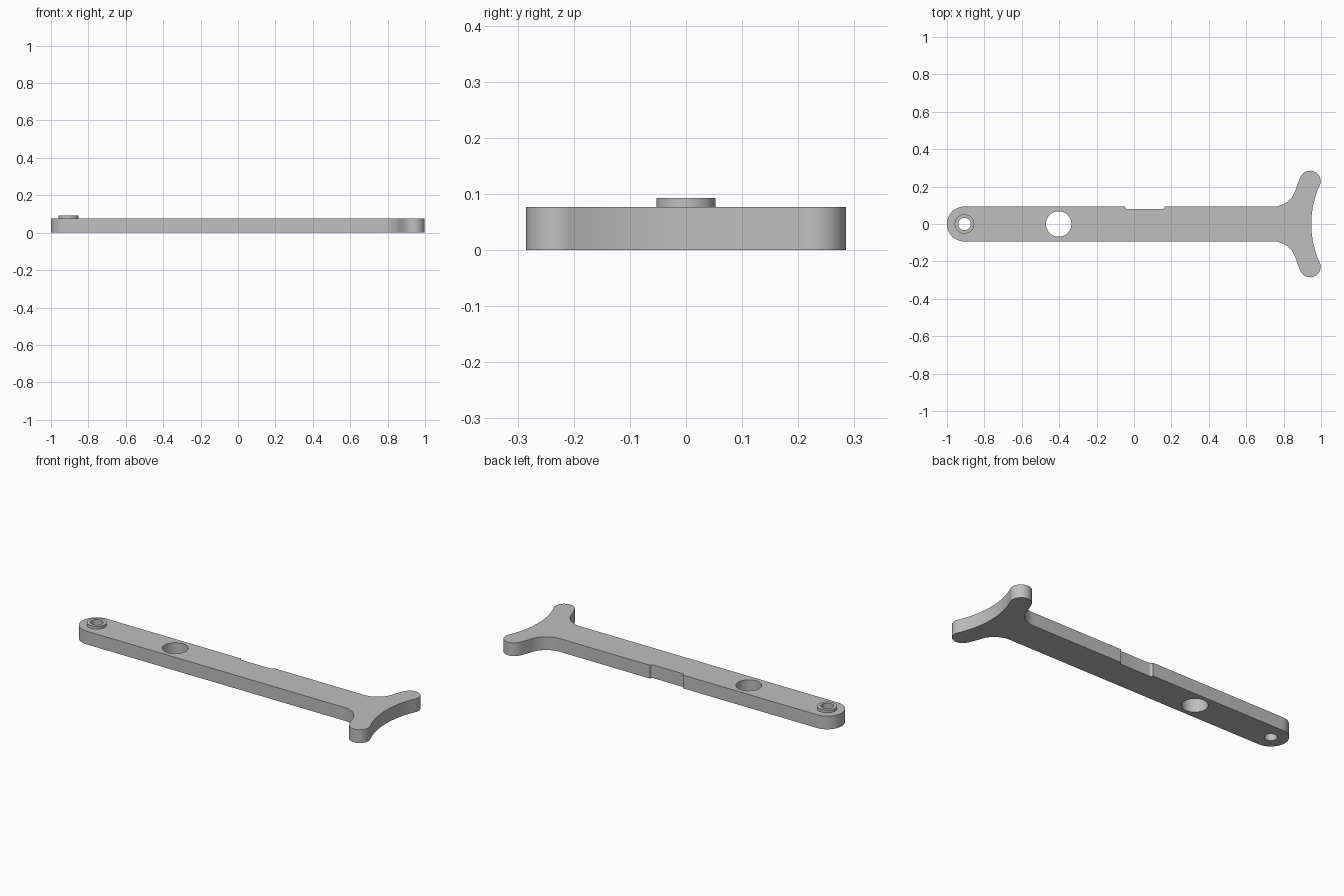
import bpy, bmesh
from math import cos, sin, radians, atan2, degrees
from mathutils import Vector

cube = bpy.data.objects.get("Cube")
if cube:
    bpy.data.objects.remove(cube, do_unlink=True)

THICK, BOSS_TOP = 0.077, 0.093
HALF = 0.0935
PIVOT = Vector((-0.9065, 0))

grey = bpy.data.materials.new("plain grey")
grey.use_nodes = True
grey.diffuse_color = (0.52, 0.52, 0.52, 1)
grey.node_tree.nodes["Principled BSDF"].inputs["Base Color"].default_value = grey.diffuse_color


def arc(centre, radius, start, end, steps):
    """Points along an arc, angles in degrees."""
    angles = [radians(start + (end - start) * i / steps) for i in range(steps + 1)]
    return [Vector((centre[0] + radius * cos(a), centre[1] + radius * sin(a))) for a in angles]


def circle(centre, radius, steps=48):
    return arc(centre, radius, 0, 360, steps)[:-1]


def angle(origin, target):
    return degrees(atan2(target[1] - origin[1], target[0] - origin[0])) % 360


def plate(name, loops, bottom, top):
    """Fill an outline, leaving the inner loops open, and extrude it upwards."""
    bm = bmesh.new()
    for loop in loops:
        verts = [bm.verts.new((p.x, p.y, bottom)) for p in loop]
        for a, b in zip(verts, verts[1:] + verts[:1]):
            bm.edges.new((a, b))
    bmesh.ops.triangle_fill(bm, edges=bm.edges[:], use_beauty=True, normal=(0, 0, 1))
    res = bmesh.ops.extrude_face_region(bm, geom=bm.faces[:], use_keep_orig=True)
    raised = [g for g in res["geom"] if isinstance(g, bmesh.types.BMVert)]
    bmesh.ops.translate(bm, verts=raised, vec=(0, 0, top - bottom))
    bmesh.ops.recalc_face_normals(bm, faces=bm.faces[:])
    mesh = bpy.data.meshes.new(name)
    bm.to_mesh(mesh)
    bm.free()
    mesh.materials.append(grey)
    obj = bpy.data.objects.new(name, mesh)
    bpy.context.collection.objects.link(obj)
    bpy.ops.object.select_all(action="DESELECT")
    obj.select_set(True)
    bpy.context.view_layer.objects.active = obj
    bpy.ops.object.shade_smooth_by_angle(angle=radians(30))
    return obj


# Forked end: cradle arc, rounded tip, outer arm arc, fillet into the bar
cradle, cradle_r = (1.448, 0), 0.5
tip, tip_r = (0.942, 0.229), 0.056
fillet_r = 0.1236
fillet = (0.745, HALF + fillet_r)
to_tip = angle(cradle, tip)
to_fillet = angle(cradle, fillet)
fork = arc(cradle, cradle_r, 180, to_tip, 14)
fork += arc(tip, tip_r, to_tip - 180, to_tip, 20)[1:]
fork += arc(cradle, cradle_r + 2 * tip_r, to_tip, to_fillet, 6)[1:]
fork += arc(fillet, fillet_r, to_fillet + 180, 270, 16)[1:]
fork_mirror = [Vector((p.x, -p.y)) for p in reversed(fork[1:])]

# Shallow notch on the back edge, with rounded inner corners
corner = 0.0135
notch = arc((0.151, HALF), corner, 360, 270, 6)
notch += arc((-0.034, HALF), corner, 270, 180, 6)

# Rounded pivot end
pivot_end = arc(PIVOT, HALF, 90, 270, 36)

bore = circle(PIVOT, 0.033)
plate("lever_arm",
      [fork + notch + pivot_end + fork_mirror, bore, circle((-0.403, 0), 0.068)],
      0, THICK)
plate("pivot_boss", [circle(PIVOT, 0.0525), bore], THICK, BOSS_TOP)
